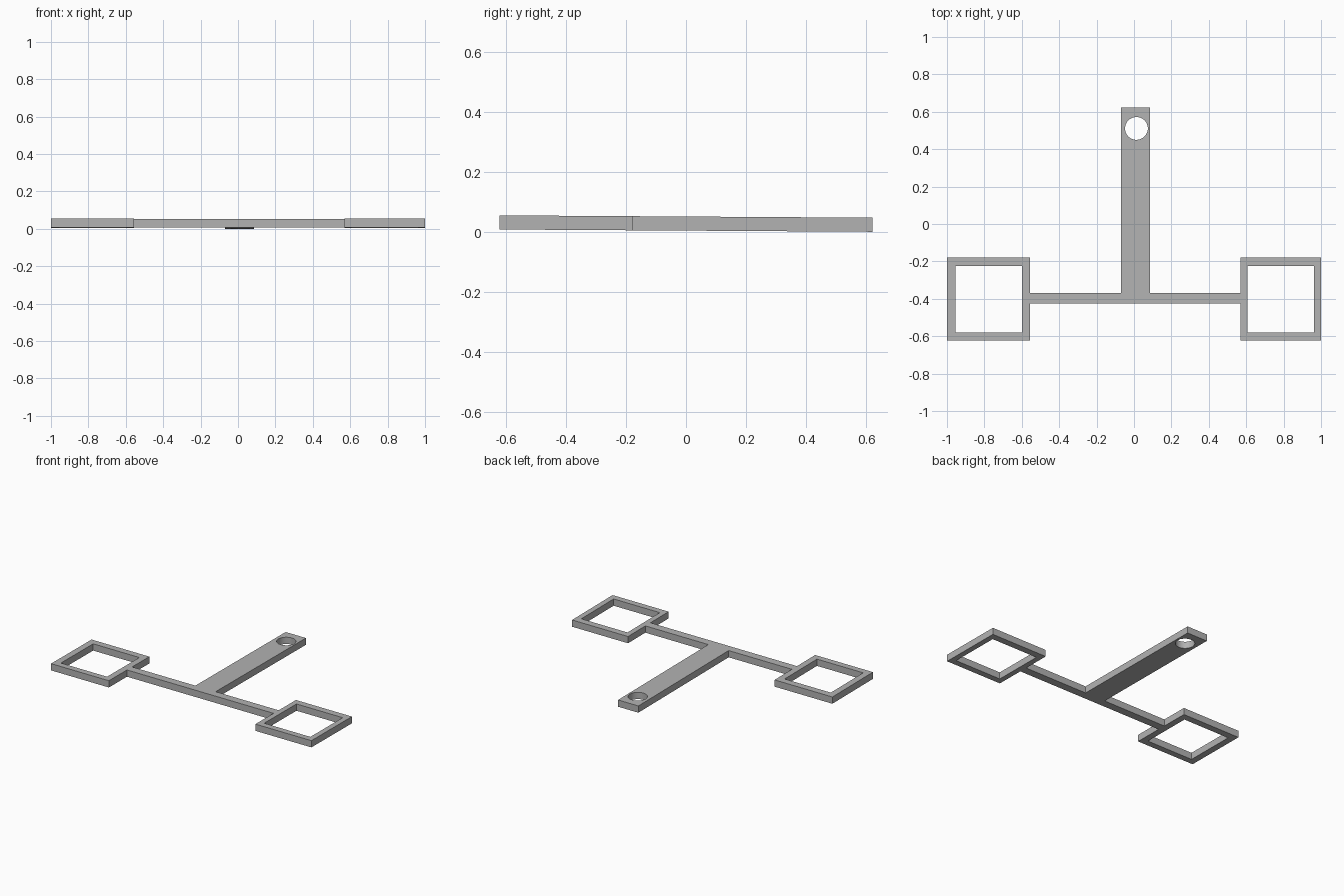
import bpy
import bmesh
import math

cube = bpy.data.objects.get("Cube")
if cube:
    bpy.data.objects.remove(cube, do_unlink=True)

THICK = 0.047
SLOPE = -0.0062   # the whole piece tips down slightly towards the back

grey = bpy.data.materials.new("plain grey")
grey.use_nodes = True
COLOUR = (0.45, 0.45, 0.45, 1)
grey.diffuse_color = COLOUR
grey.node_tree.nodes["Principled BSDF"].inputs["Base Color"].default_value = COLOUR


def rectangle(x0, x1, y0, y1):
    return [(x0, y0), (x1, y0), (x1, y1), (x0, y1)]


def circle(cx, cy, r, n=48):
    return [(cx + r * math.cos(math.tau * i / n), cy + r * math.sin(math.tau * i / n))
            for i in range(n)]


def plate(name, *loops):
    """Fill an outline with its holes, then extrude it upwards."""
    bm = bmesh.new()
    for loop in loops:
        verts = [bm.verts.new((x, y, 0)) for x, y in loop]
        for a, b in zip(verts, verts[1:] + verts[:1]):
            bm.edges.new((a, b))
    bmesh.ops.triangle_fill(bm, edges=bm.edges[:], use_beauty=True, normal=(0, 0, 1))
    top = bmesh.ops.extrude_face_region(bm, geom=bm.faces[:], use_keep_orig=True)
    for v in top["geom"]:
        if isinstance(v, bmesh.types.BMVert):
            v.co.z = THICK
    for v in bm.verts:
        v.co.z += 0.0039 + SLOPE * v.co.y
    bmesh.ops.recalc_face_normals(bm, faces=bm.faces[:])
    mesh = bpy.data.meshes.new(name)
    bm.to_mesh(mesh)
    bm.free()
    mesh.materials.append(grey)
    obj = bpy.data.objects.new(name, mesh)
    bpy.context.collection.objects.link(obj)
    return obj


# Square frames at both ends
plate("right_frame", rectangle(-1, -0.556, -0.623, -0.178),
      rectangle(-0.955, -0.6, -0.58, -0.225))
plate("left_frame", rectangle(0.57, 1, -0.623, -0.178),
      rectangle(0.607, 0.962, -0.58, -0.225))

# Crossbar and handle in one T-shaped piece, with a hanging hole
FRONT, BACK, END = -0.424, -0.368, 0.623
tee = [(-0.556, FRONT), (0.57, FRONT), (0.57, BACK), (0.086, BACK),
       (0.086, END), (-0.07, END), (-0.07, BACK), (-0.556, BACK)]
handle = plate("crossbar_and_handle", tee, circle(0.013, 0.511, 0.061))

# Smooth the wall of the hole only
bpy.context.view_layer.objects.active = handle
handle.select_set(True)
bpy.ops.object.shade_smooth_by_angle(angle=math.radians(30))
